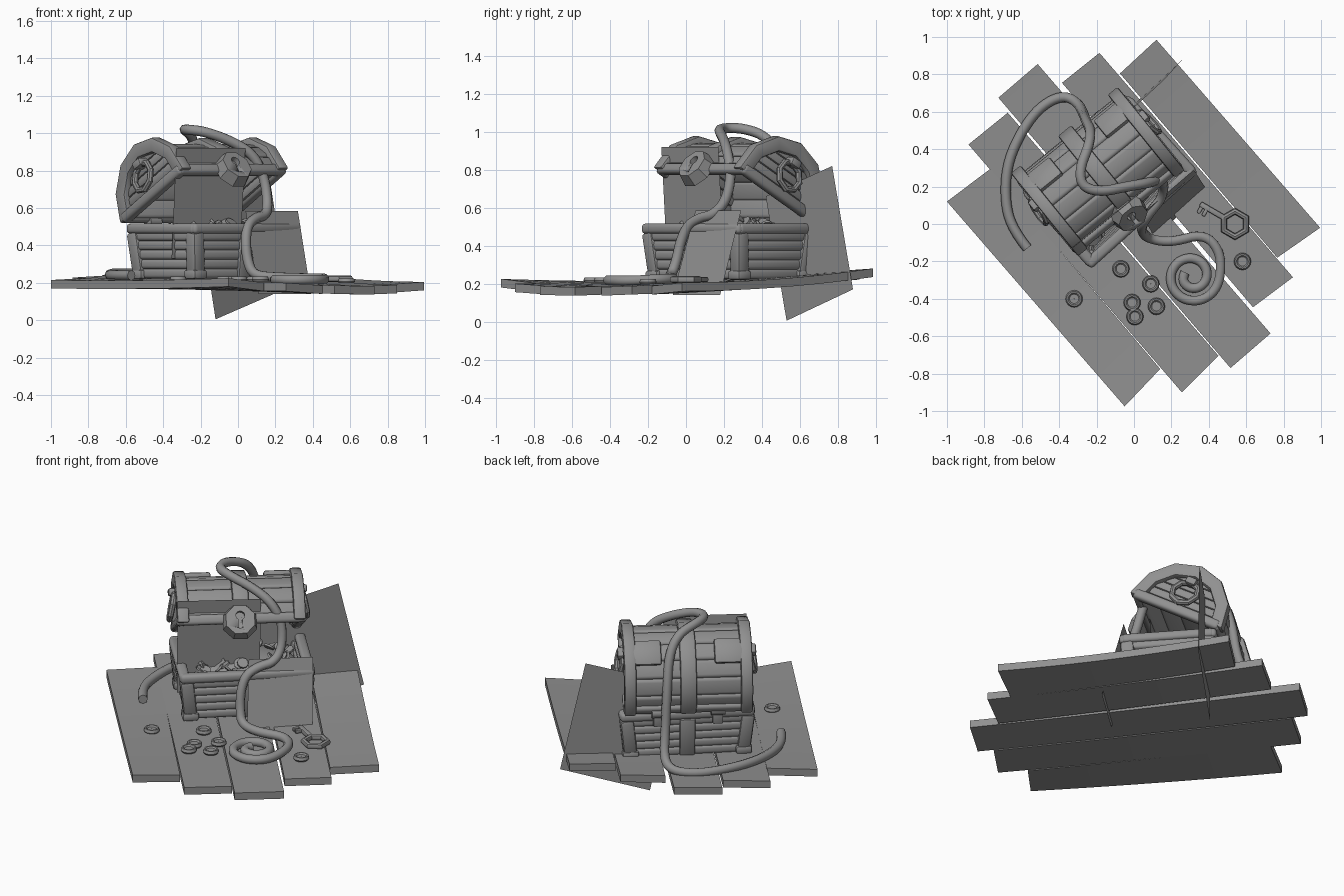
import bpy, bmesh, random
from math import pi, sin, cos, radians, sqrt
from mathutils import Matrix, Vector

if "Cube" in bpy.data.objects:
    bpy.data.objects.remove(bpy.data.objects["Cube"])

random.seed(4)
T = lambda x, y, z: Matrix.Translation((x, y, z))
R = lambda deg, ax: Matrix.Rotation(radians(deg), 4, ax)
CHEST = T(-0.13, 0.225, 0) @ R(42, 'Z')           # chest frame: x = width, -y = front
LID = (CHEST @ T(0, 0.285, 0.54) @ R(-3, 'Z') @ R(-29, 'X')     # lid frame: hinge at the origin
       @ Matrix.Diagonal((.98, .95, .98, 1)))

dark = bpy.data.materials.new("dark_grey")
dark.diffuse_color = (.28, .28, .28, 1)
dark.use_nodes = True
dark.node_tree.nodes["Principled BSDF"].inputs["Base Color"].default_value = dark.diffuse_color


def finish(bm, name, mat=Matrix(), smooth=40):
    bmesh.ops.recalc_face_normals(bm, faces=bm.faces)
    me = bpy.data.meshes.new(name)
    bm.to_mesh(me)
    bm.free()
    me.materials.append(dark)
    me.transform(mat)
    ob = bpy.data.objects.new(name, me)
    bpy.context.collection.objects.link(ob)
    if smooth:
        bpy.ops.object.select_all(action='DESELECT')
        bpy.context.view_layer.objects.active = ob
        ob.select_set(True)
        bpy.ops.object.shade_smooth_by_angle(angle=radians(smooth))
    return ob


def box(name, size, mat, bevel=0.012, segs=2):
    bm = bmesh.new()
    bmesh.ops.create_cube(bm, size=1, matrix=Matrix.Diagonal((*size, 1)))
    bmesh.ops.bevel(bm, geom=bm.edges[:], offset=bevel, segments=segs, profile=0.5, affect='EDGES')
    return finish(bm, name, mat)


def prism(name, n, r, depth, mat, r2=None):
    bm = bmesh.new()
    bmesh.ops.create_cone(bm, cap_ends=True, segments=n, radius1=r, radius2=r2 or r, depth=depth)
    return finish(bm, name, mat)


def lathe(name, profile, n, mat):
    # closed profile of (radius, height) spun around z
    bm = bmesh.new()
    rings = [[bm.verts.new((r * cos(2 * pi * i / n), r * sin(2 * pi * i / n), z)) for r, z in profile]
             for i in range(n)]
    for a, b in zip(rings, rings[1:] + rings[:1]):
        for j in range(len(profile)):
            k = (j + 1) % len(profile)
            bm.faces.new((a[j], b[j], b[k], a[k]))
    return finish(bm, name, mat)


def ring(name, major, minor, n, mat, m=8):
    return lathe(name, [(major + minor * cos(2 * pi * j / m), minor * sin(2 * pi * j / m))
                        for j in range(m)], n, mat)


def loft(rows):
    # bridge rows of four points into a closed bar
    bm = bmesh.new()
    rows = [[bm.verts.new(p) for p in row] for row in rows]
    for a, b in zip(rows, rows[1:]):
        for j in range(4):
            bm.faces.new((a[j], a[(j + 1) % 4], b[(j + 1) % 4], b[j]))
    bm.faces.new(rows[0])
    bm.faces.new(rows[-1])
    bmesh.ops.recalc_face_normals(bm, faces=bm.faces)
    return bm


def arch(name, x, width, r0, r1, a0=0, a1=180, n=6):
    # curved metal band around the lid
    angles = [radians(a0 + (a1 - a0) * i / n) for i in range(n + 1)]
    bm = loft([[(x + s * width / 2, -0.27 + r * cos(a), r * sin(a))
                for s, r in ((-1, r0), (1, r0), (1, r1), (-1, r1))] for a in angles])
    sharp = [e for e in bm.edges if e.calc_face_angle(0) > 1]
    bmesh.ops.bevel(bm, geom=sharp, offset=0.012, segments=2, profile=0.5, affect='EDGES')
    return finish(bm, name, LID)


def quad(name, pts):
    bm = bmesh.new()
    bm.faces.new([bm.verts.new(p) for p in pts])
    return finish(bm, name, smooth=0)


# Floor planks: back-left, back-right, front-right, front-left corners on a sagging surface
planks = [((-1, .12), (-.768, .295), (.14, -.775), (-.05, -.975)),
          ((-.885, .425), (-.675, .595), (.452, -.705), (.256, -.9)),
          ((-.725, .675), (-.515, .855), (.73, -.585), (.516, -.77)),
          ((-.385, .755), (-.185, .915), (.85, -.285), (.636, -.445)),
          ((-.075, .805), (.12, .985), (.995, -.02), (.766, -.18))]
for i, (bl, br, fr, fl) in enumerate(planks):
    def height(u, t):
        back, front = .17 + .065 * u, .18 - .15 * u + .13 * u * u
        return back * (1 - t) ** 2 + (.162) * 2 * t * (1 - t) + front * t * t
    rows = []
    for t in [k / 10 for k in range(11)]:
        a, b = Vector(bl).lerp(Vector(fl), t), Vector(br).lerp(Vector(fr), t)
        za, zb = height(i / 5, t), height((i + 1) / 5, t)
        rows.append([(a.x, a.y, za), (b.x, b.y, zb), (b.x, b.y, zb + .045), (a.x, a.y, za + .045)])
    finish(loft(rows), "floor_plank")

# Chest base: stacked boards that flare outward, floor, rims, corner posts
for i in range(5):
    z, e = 0.25 + i * 0.05, 0.006 * i
    for s in (-1, 1):
        box("base_board", (.68 + 2 * e, .05, .052), CHEST @ T(0, s * (.215 + e), z), .017, 3)
        box("base_end_board", (.05, .44 + 2 * e, .052), CHEST @ T(s * (.325 + e), 0, z), .017, 3)
box("base_floor", (.64, .42, .03), CHEST @ T(0, 0, .24))
for s in (-1, 1):
    box("base_rim", (.77, .06, .055), CHEST @ T(0, s * .25, .49), .02, 3)
    box("base_rim_end", (.06, .53, .055), CHEST @ T(s * .36, 0, .49), .02, 3)
    box("base_strap", (.09, .03, .24), CHEST @ T(0, s * .25, .345) @ R(-s * 6, 'X'))
    for q in (-1, 1):
        lean = R(-q * 6, 'X') @ R(s * 6, 'Y')
        box("corner_post", (.08, .08, .25), CHEST @ T(s * .335, q * .225, .35) @ lean, .02)
        box("corner_foot", (.095, .095, .05), CHEST @ T(s * .325, q * .215, .245), .015)

# Lid: staves around a half barrel, rim, end boards, bands, handles
n = 8
for i in range(n):
    a = 180 * (i + .5) / n
    box("lid_stave", (.68, .05, .108), LID @ T(0, -.27, 0) @ R(a, 'X') @ T(0, .258, 0), .02, 3)
for s in (-1, 1):
    for i in range(5):
        z = .03 + .05 * i
        box("lid_end_board", (.04, 2 * sqrt(.262 ** 2 - z * z), .052), LID @ T(s * .325, -.27, z), .015)
    arch("lid_end_band", s * .34, .07, .24, .322)
    arch("lid_bracket", s * .24, .17, .26, .312, 62, 92, 2)
    box("lid_rim_end", (.06, .59, .06), LID @ T(s * .35, -.27, .015), .02, 3)
    box("lid_rim", (.74, .055, .06), LID @ T(0, -.27 + s * .275, .015), .02, 3)
    ring("handle_ring", .08, .018, 8, LID @ T(s * .385, -.27, .12) @ R(-s * 12, 'Y') @ R(90, 'Y'))
    box("handle_mount", (.07, .07, .045), LID @ T(s * .37, -.27, .2))
    # back hinges
    prism("hinge_pin", 12, .03, .08, CHEST @ T(s * .17, .295, .525) @ R(90, 'Y'))
    box("hinge_leaf", (.06, .02, .09), CHEST @ T(s * .17, .285, .48), .006)
arch("lid_center_strap", 0, .095, .26, .318)

# Lock plate with a cut keyhole
LOCK = LID @ T(-.01, -.59, .0) @ R(80, 'X')
lock = prism("lock_plate", 8, .108, .07, LOCK @ R(22.5, 'Z'), .09)
cutters = [prism("keyhole_cutter", 12, .026, .06, LOCK @ T(0, .025, .035)),
           box("keyhole_cutter", (.024, .07, .06), LOCK @ T(0, -.015, .035), .002)]
for c in cutters:
    c.hide_render = True
    m = lock.modifiers.new("keyhole", 'BOOLEAN')
    m.operation, m.object, m.solver = 'DIFFERENCE', c, 'EXACT'
bpy.context.view_layer.objects.active = lock
for m in list(lock.modifiers):
    bpy.ops.object.modifier_apply(modifier=m.name)
for c in cutters:
    bpy.data.objects.remove(c)

# Treasure mound with loose coins
bm = bmesh.new()
bmesh.ops.create_uvsphere(bm, u_segments=20, v_segments=10, radius=1)
finish(bm, "treasure_mound", CHEST @ T(0, 0, .44) @ Matrix.Diagonal((.32, .21, .08, 1)))
for i in range(70):
    x, y = random.uniform(-.28, .28), random.uniform(-.19, .19)
    z = .46 + .07 * max(0, 1 - (x / .32) ** 2 - (y / .22) ** 2) + random.uniform(0, .03)
    prism("treasure_coin", 10, .032, .012, CHEST @ T(x, y, z) @
          R(random.uniform(-50, 50), 'X') @ R(random.uniform(-50, 50), 'Y'))

# Dished coins on the floor
for x, y in ((-.07, -.24), (.09, -.32), (-.01, -.42), (.005, -.495), (.12, -.44), (-.32, -.4), (.58, -.2)):
    lathe("floor_coin", [(.001, 0), (.04, 0), (.046, .01), (.04, .026), (.032, .026), (.025, .018), (.001, .018)],
          16, T(x, y, .207 if x < .5 else .198))

# Key: hexagonal bow, shaft and teeth
KEY = T(.54, 0, .222) @ R(150, 'Z')
ring("key_bow", .068, .018, 6, KEY)
box("key_shaft", (.15, .03, .028), KEY @ T(.14, 0, 0), .008)
for x in (.17, .2):
    box("key_tooth", (.02, .045, .022), KEY @ T(x, .026, 0), .004)

# Rope from the floor behind, over the lid, into a coil in front
rope = [(-.57, -.13, .24), (-.65, -.03, .24), (-.69, .12, .24), (-.68, .32, .25), (-.6, .5, .25),
        (-.5, .63, .25), (-.38, .69, .26), (-.3, .65, .3), (-.27, .59, .45), (-.26, .56, .68),
        (-.23, .5, .87), (-.24, .42, .98), (-.29, .3, 1.02), (-.28, .2, 1.02), (-.18, .17, 1.01),
        (-.04, .2, .96), (.08, .22, .89), (.14, .24, .77), (.16, .21, .63), (.15, .14, .56), (.1, .08, .55),
        (.05, .01, .51), (.04, -.03, .42), (.05, -.05, .32), (.08, -.08, .24), (.2, -.1, .23),
        (.37, -.05, .225), (.46, -.14, .225)]
for i in range(16):
    a, r = radians(-i * 38), .155 - .0075 * i
    rope.append((.31 + r * cos(a), -.28 + r * sin(a), .217))
cu = bpy.data.curves.new("rope", 'CURVE')
cu.dimensions, cu.bevel_depth, cu.bevel_resolution, cu.use_fill_caps = '3D', .027, 2, True
cu.materials.append(dark)
sp = cu.splines.new('NURBS')
sp.points.add(len(rope) - 1)
for p, co in zip(sp.points, rope):
    p.co = (*co, 1)
sp.order_u, sp.use_endpoint_u, sp.resolution_u = 3, True, 5
bpy.context.collection.objects.link(bpy.data.objects.new("rope", cu))

# Thin flat cards: lid side, base front, back corner
quad("lid_card", [(-.33, -.13, .92), (.04, .17, .92), (.01, .2, .33), (-.355, -.1, .33)])
quad("base_card", [(.04, .05, .585), (.32, .29, .585), (.39, .18, .14), (.11, -.07, .14)])
quad("corner_card", [(-.12, .53, .005), (.26, .88, .17), (.16, .77, .82), (-.22, .42, .66)])
